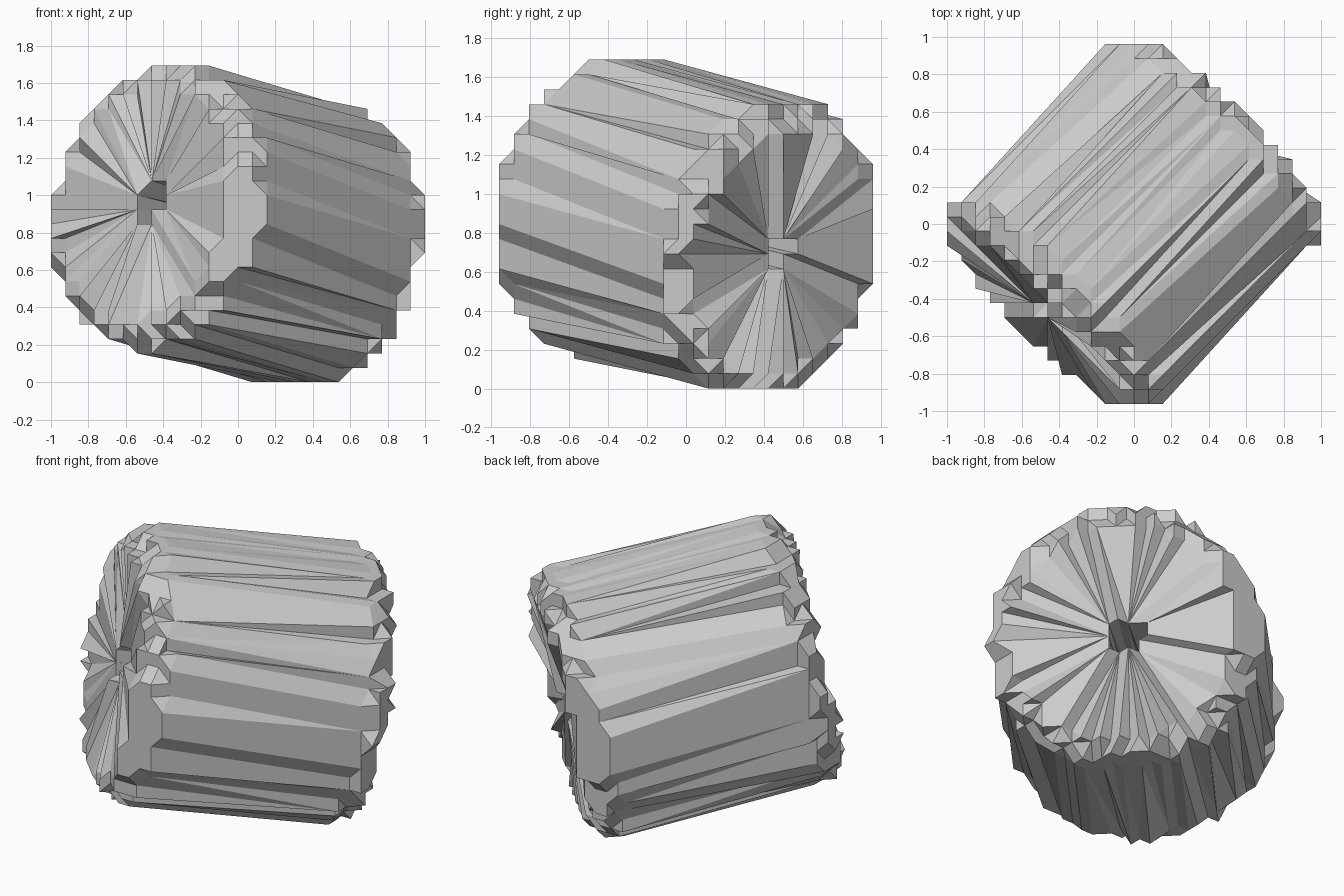
import bpy, bmesh, math
from mathutils import Vector

if "Cube" in bpy.data.objects:
    bpy.data.objects.remove(bpy.data.objects["Cube"], do_unlink=True)

# Plain grey material
grey = bpy.data.materials.new("stone grey")
grey.use_nodes = True
colour = (0.6, 0.6, 0.6, 1)
grey.diffuse_color = colour
grey.node_tree.nodes["Principled BSDF"].inputs["Base Color"].default_value = colour

CELL = 2 / 26
SEGMENTS = 72
centre = Vector((0, 0, 10.8 * CELL))
axis = Vector((1, 1, -0.27)).normalized()
side = Vector((1, -1, 0)).normalized()
up = side.cross(axis).normalized()


def snap(p):
    """Blocky stepped edges: move a point to the nearest grid corner."""
    return Vector((round(p.x / CELL) * CELL,
                   (math.floor(p.y / CELL) + 0.5) * CELL,
                   round(p.z / CELL) * CELL))


def ring(bm, along, radius):
    verts = []
    for i in range(SEGMENTS):
        a = math.tau * (i + 0.25) / SEGMENTS
        p = centre + axis * along + (side * math.cos(a) + up * math.sin(a)) * radius
        verts.append(bm.verts.new(snap(p)))
    return verts


# Half profile (distance along axis, radius): hub hole, dished end, stepped rim
half = [(0.68, 0.10), (0.725, 0.64), (0.70, 0.70), (0.64, 0.75), (0.58, 0.767)]
profile = [(-d, r) for d, r in half] + list(reversed(half))

bm = bmesh.new()
rings = [ring(bm, d, r) for d, r in profile]
# The last pair joins the two hub rings as a tunnel
for a, b in zip(rings, rings[1:] + rings[:1]):
    for i in range(SEGMENTS):
        j = (i + 1) % SEGMENTS
        bm.faces.new((a[i], a[j], b[j], b[i]))

# Merge coinciding corners and keep every facet flat
bmesh.ops.triangulate(bm, faces=bm.faces[:])
bmesh.ops.remove_doubles(bm, verts=bm.verts[:], dist=0.001)
bmesh.ops.dissolve_degenerate(bm, edges=bm.edges[:], dist=0.001)
bmesh.ops.recalc_face_normals(bm, faces=bm.faces[:])

mesh = bpy.data.meshes.new("ridged_drum")
bm.to_mesh(mesh)
bm.free()
mesh.materials.append(grey)
drum = bpy.data.objects.new("ridged_drum", mesh)
bpy.context.collection.objects.link(drum)
